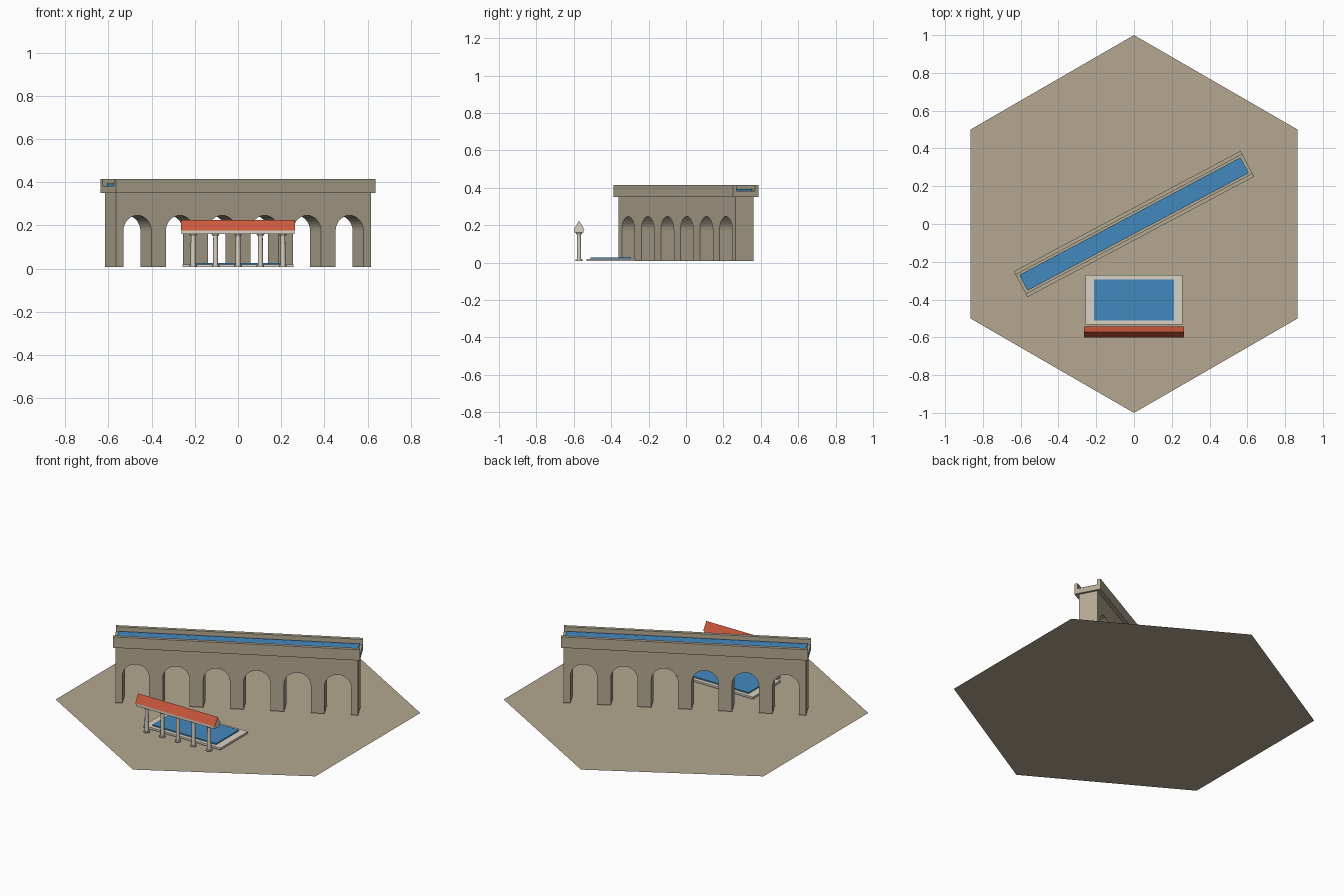
import bpy, bmesh, math
from mathutils import Matrix

cube = bpy.data.objects.get("Cube")
if cube:
    bpy.data.objects.remove(cube, do_unlink=True)


def material(name, hex_colour):
    def linear(v):
        v /= 255
        return v / 12.92 if v < 0.04 else ((v + 0.055) / 1.055) ** 2.4
    rgb = [linear(int(hex_colour[i:i + 2], 16)) for i in (0, 2, 4)]
    m = bpy.data.materials.new(name)
    m.use_nodes = True
    m.diffuse_color = (*rgb, 1)
    m.node_tree.nodes["Principled BSDF"].inputs["Base Color"].default_value = (*rgb, 1)
    return m


EARTH = material("earth", "b5a790")
STONE = material("stone", "b5aa94")
MARBLE = material("marble", "d9d1c3")
WATER = material("water", "4289bd")
TILE = material("roof tile", "cb583b")

BASE = 0.008
TURN = Matrix.Rotation(math.radians(28), 4, "Z")


def finish(name, bm, *mats):
    bmesh.ops.recalc_face_normals(bm, faces=bm.faces)
    mesh = bpy.data.meshes.new(name)
    bm.to_mesh(mesh)
    bm.free()
    for m in mats:
        mesh.materials.append(m)
    ob = bpy.data.objects.new(name, mesh)
    bpy.context.collection.objects.link(ob)
    return ob


def box(name, mat, size, x, y, z0, z1, turn=None):
    bm = bmesh.new()
    bmesh.ops.create_cube(bm, size=1)
    bmesh.ops.scale(bm, vec=(size[0], size[1], z1 - z0), verts=bm.verts)
    bmesh.ops.translate(bm, vec=(x, y, (z0 + z1) / 2), verts=bm.verts)
    ob = finish(name, bm, mat)
    if turn:
        ob.matrix_world = turn
    return ob


def extrude_profile(points, vec):
    bm = bmesh.new()
    face = bm.faces.new([bm.verts.new(p) for p in points])
    ext = bmesh.ops.extrude_face_region(bm, geom=[face], use_keep_orig=True)
    moved = [g for g in ext["geom"] if isinstance(g, bmesh.types.BMVert)]
    bmesh.ops.translate(bm, vec=vec, verts=moved)
    return bm


# Hexagonal ground sheet with points at front and back
bm = bmesh.new()
bm.faces.new([bm.verts.new((math.sin(i * math.pi / 3), math.cos(i * math.pi / 3), 0))
              for i in range(6, 0, -1)])
ground = finish("ground", bm, EARTH)
if ground.data.polygons[0].normal.z < 0:
    ground.data.flip_normals()

# Aqueduct wall: one profile with six round arches cut up from the ground
LENGTH, THICK, TOP, SPRING, RADIUS, ARCHES, STEPS = 1.335, 0.108, 0.35, 0.173, 0.0735, 6, 14
profile = [(-LENGTH / 2, -THICK / 2, TOP), (-LENGTH / 2, -THICK / 2, BASE)]
for i in range(ARCHES):
    cx = LENGTH * ((i + 0.5) / ARCHES - 0.5)
    profile.append((cx - RADIUS, -THICK / 2, BASE))
    for k in range(STEPS + 1):
        a = math.pi * (1 - k / STEPS)
        profile.append((cx + RADIUS * math.cos(a), -THICK / 2, SPRING + RADIUS * math.sin(a)))
    profile.append((cx + RADIUS, -THICK / 2, BASE))
profile += [(LENGTH / 2, -THICK / 2, BASE), (LENGTH / 2, -THICK / 2, TOP)]
wall = finish("aqueduct_wall", extrude_profile(profile, (0, THICK, 0)), STONE)
wall.matrix_world = TURN

# Open-ended water channel on top
box("channel_floor", STONE, (1.36, 0.154), 0, 0, TOP, 0.382, TURN)
for side, name in ((-1, "front"), (1, "back")):
    box(f"channel_{name}_rail", STONE, (1.36, 0.02), 0, side * 0.067, 0.382, 0.415, TURN)
box("channel_water", WATER, (1.327, 0.093), 0, 0, 0.382, 0.393, TURN)

# Pool in front of the aqueduct
box("pool_rim", MARBLE, (0.512, 0.262), 0, -0.402, BASE, 0.02)
box("pool_water", WATER, (0.424, 0.217), 0, -0.402, 0.02, 0.027)

# Portico: columns, beam and gabled roof
PORTICO_Y = -0.572


def column(name, x):
    bm = bmesh.new()
    for r0, r1, z0, z1 in ((0.0175, 0.0175, BASE, 0.016),
                           (0.012, 0.0105, 0.016, 0.15),
                           (0.0125, 0.0185, 0.15, 0.16)):
        bmesh.ops.create_cone(bm, cap_ends=True, segments=12, radius1=r0, radius2=r1,
                              depth=z1 - z0,
                              matrix=Matrix.Translation((x, PORTICO_Y, (z0 + z1) / 2)))
    ob = finish(name, bm, MARBLE)
    bpy.ops.object.select_all(action="DESELECT")
    ob.select_set(True)
    bpy.context.view_layer.objects.active = ob
    bpy.ops.object.shade_smooth_by_angle(angle=math.radians(40))


for i in range(5):
    column(f"portico_column_{i + 1}", (i - 2) * 0.104)
box("portico_beam", MARBLE, (0.525, 0.05), 0, PORTICO_Y, 0.16, 0.178)

# Roof slopes are tiled, gable ends and underside are marble
bm = extrude_profile([(-0.265, PORTICO_Y - 0.029, 0.177), (-0.265, PORTICO_Y + 0.029, 0.177),
                      (-0.265, PORTICO_Y, 0.225)], (0.53, 0, 0))
bmesh.ops.recalc_face_normals(bm, faces=bm.faces)
for f in bm.faces:
    f.material_index = 1 if f.normal.z > 0.1 else 0
finish("portico_roof", bm, MARBLE, TILE)
